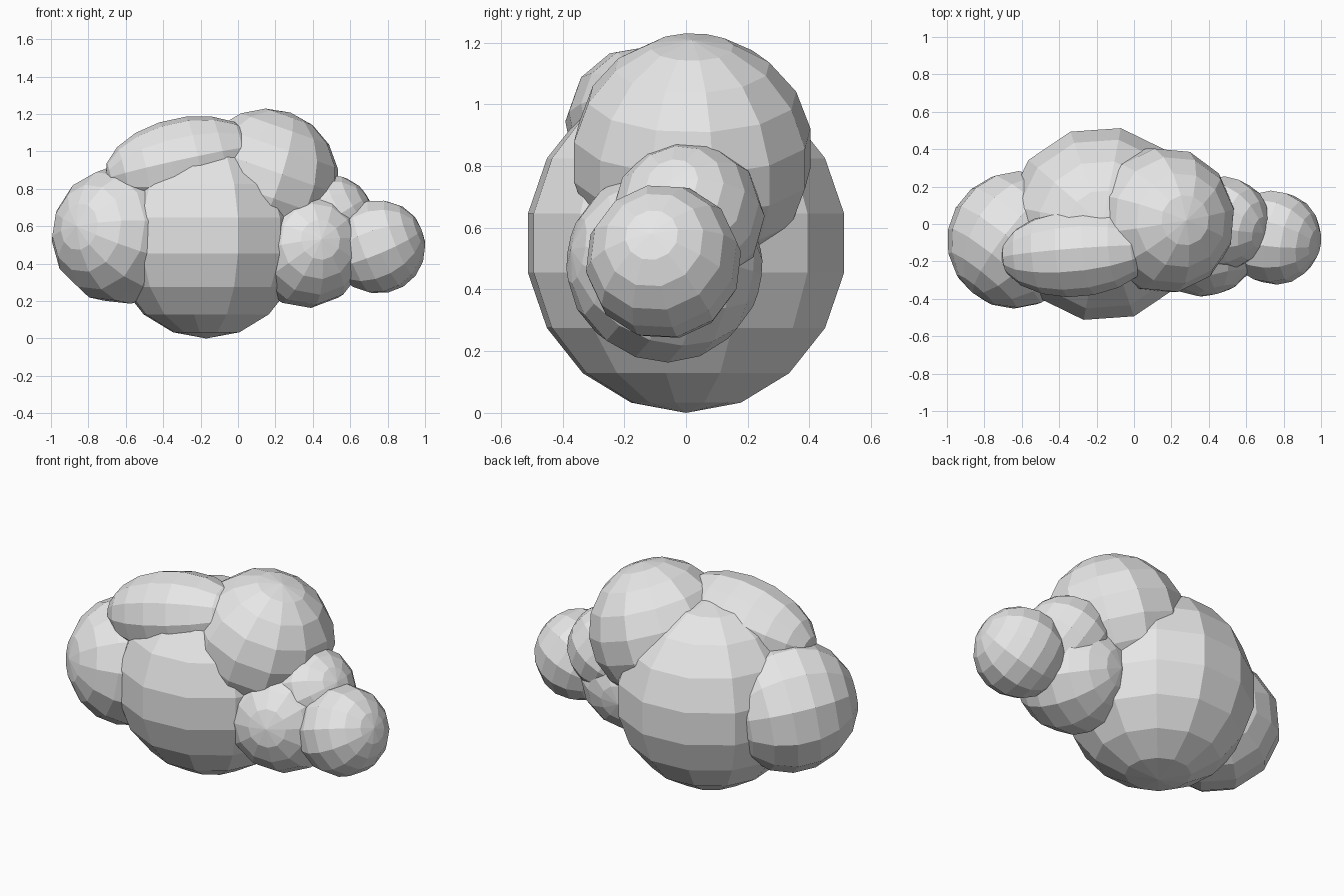
import bpy
import math
from mathutils import Vector, Matrix

if "Cube" in bpy.data.objects:
    bpy.data.objects.remove(bpy.data.objects["Cube"])

# One flat colour for the whole cloud
grey = bpy.data.materials.new("light grey")
grey.diffuse_color = (0.8, 0.8, 0.8, 1)
grey.use_nodes = True
grey.node_tree.nodes["Principled BSDF"].inputs["Base Color"].default_value = grey.diffuse_color


def puff(name, centre, radii, pole=(0, 0, 1), spin=0):
    """Low-poly ball whose pole points along the given direction."""
    bpy.ops.mesh.primitive_uv_sphere_add(segments=12, ring_count=9, radius=1)
    ob = bpy.context.object
    ob.name = name
    turn = Vector(pole).to_track_quat('Z', 'Y').to_matrix().to_4x4()
    if tuple(pole) == (0, 0, 1):
        turn = Matrix.Identity(4)
    size = Matrix.Diagonal((*radii, 1))
    roll = Matrix.Rotation(math.radians(spin), 4, 'Z')
    ob.data.transform(turn @ size @ roll)
    ob.location = centre
    ob.data.materials.append(grey)
    return ob


# Large middle body
puff("main_puff", (-0.17, 0, 0.55), (0.53, 0.53, 0.55), spin=19)
# Left lobe, pole towards the front left
puff("left_puff", (-0.63, -0.085, 0.55), (0.37, 0.37, 0.37), (-0.23, -0.28, 0.05), 10)
# Top lobes: round one on the right, long one on the left
puff("top_right_puff", (0.15, 0.02, 0.835), (0.395, 0.395, 0.395), (0.13, 0, 0.37), 10)
puff("top_left_puff", (-0.30, -0.15, 0.94), (0.24, 0.24, 0.42), (-0.97, -0.08, -0.21), 5)
# Right-hand cluster
puff("lower_right_puff", (0.365, -0.07, 0.48), (0.318, 0.318, 0.318), (0.08, -0.3, 0.05), 5)
puff("inner_right_puff", (0.48, 0.005, 0.63), (0.25, 0.25, 0.25), (0.2, -0.05, 0.12), 8)
puff("right_end_puff", (0.748, -0.073, 0.49), (0.254, 0.254, 0.254), (0.23, -0.04, 0.09), 12)
